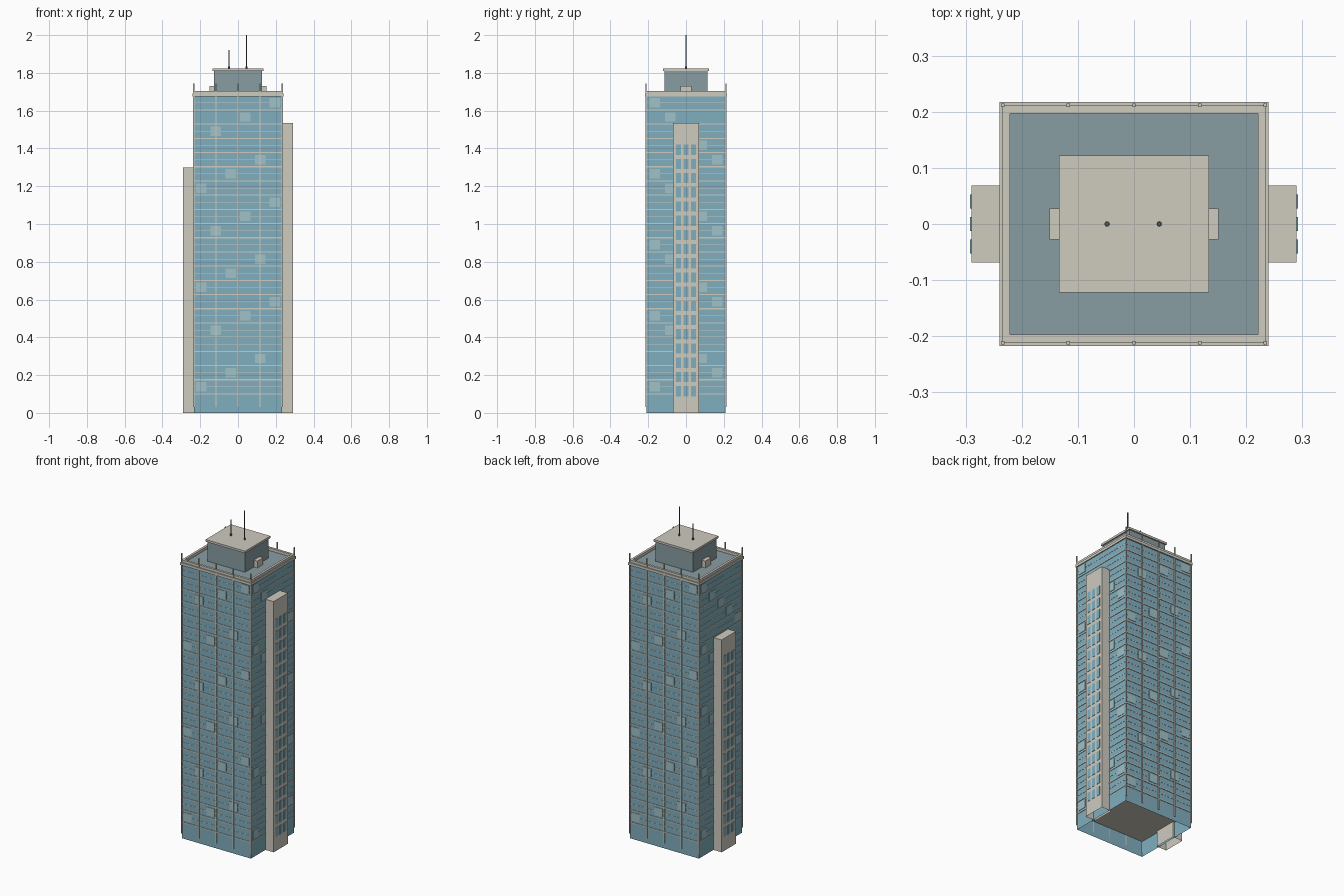
import bpy, bmesh, math
from mathutils import Matrix, Vector

if "Cube" in bpy.data.objects:
    bpy.data.objects.remove(bpy.data.objects["Cube"])


def material(name, rgb):
    m = bpy.data.materials.new(name)
    m.diffuse_color = (*rgb, 1)
    m.use_nodes = True
    m.node_tree.nodes["Principled BSDF"].inputs["Base Color"].default_value = m.diffuse_color
    return m


GLASS = material("blue_glass", (0.22, 0.43, 0.52))
PALE = material("pale_glass", (0.35, 0.54, 0.58))
CREAM = material("cream_concrete", (0.62, 0.60, 0.52))
ROOF = material("roof_grey", (0.25, 0.34, 0.37))
METAL = material("dark_metal", (0.12, 0.13, 0.14))


def add_box(bm, x0, x1, y0, y1, z0, z1, open_bottom=False):
    mat = Matrix.Translation(((x0 + x1) / 2, (y0 + y1) / 2, (z0 + z1) / 2)) \
        @ Matrix.Diagonal((x1 - x0, y1 - y0, z1 - z0, 1))
    verts = bmesh.ops.create_cube(bm, size=1, matrix=mat)["verts"]
    if open_bottom:
        faces = {f for v in verts for f in v.link_faces}
        low = [f for f in faces if all(abs(v.co.z - z0) < 1e-5 for v in f.verts)]
        bmesh.ops.delete(bm, geom=low, context='FACES_ONLY')


def add_ring(bm, ox, oy, w, z0, z1):
    # rectangular frame with outer half sizes ox, oy and wall width w
    for s in (-1, 1):
        a, b = sorted((s * oy, s * (oy - w)))
        add_box(bm, -ox, ox, a, b, z0, z1)
        a, b = sorted((s * ox, s * (ox - w)))
        add_box(bm, a, b, -oy + w, oy - w, z0, z1)


def finish(name, bm, mat):
    me = bpy.data.meshes.new(name)
    bm.to_mesh(me)
    bm.free()
    me.materials.append(mat)
    ob = bpy.data.objects.new(name, me)
    bpy.context.collection.objects.link(ob)
    return ob


def box(name, mat, *dims, **kw):
    bm = bmesh.new()
    add_box(bm, *dims, **kw)
    return finish(name, bm, mat)


HX, HY, TOP = 0.234, 0.209, 1.68
FLOOR, FIRST, N = 0.0752, 0.10, 21

# Glass shell, open underneath
box("glass_tower", GLASS, -HX, HX, -HY, HY, 0, TOP, open_bottom=True)

# Floor slabs showing as thin bands on every side
bm = bmesh.new()
for k in range(N):
    z = FIRST + k * FLOOR
    add_box(bm, -HX - .003, HX + .003, -HY - .003, HY + .003, z - .003, z + .003)
finish("floor_slabs", bm, CREAM)

# Thin rails halfway up each floor
bm = bmesh.new()
for k in range(N):
    z = FIRST + (k + .5) * FLOOR
    add_ring(bm, HX + .0012, HY + .0012, .003, z - .0012, z + .0012)
finish("window_rails", bm, CREAM)

# Vertical mullions on front and back, rising above the parapet
bm = bmesh.new()
for s in (-1, 1):
    for i in range(-2, 3):
        x, y = i * 0.117, s * 0.2115
        add_box(bm, x - .003, x + .003, y - .003, y + .003, 0.03, 1.745)
finish("mullions", bm, CREAM)

# Pale window panels climbing diagonally around the faces
bm = bmesh.new()
for k in range(N):
    z = FIRST + (k + .5) * FLOOR
    col = (2 * k) % 7
    if col < 6:
        x = (col - 2.5) * 0.078
        for s in (-1, 1):
            a, b = sorted((s * (HY - .002), s * (HY + .002)))
            add_box(bm, s * -x - .028, s * -x + .028, a, b, z - .025, z + .025)
    y = ((4 * k) % 5 - 2) * 0.083
    for s in (-1, 1):
        a, b = sorted((s * (HX - .002), s * (HX + .002)))
        add_box(bm, a, b, s * y - .028, s * y + .028, z - .025, z + .025)
finish("pale_panels", bm, PALE)

# Side shafts with three columns of small windows
for side, s, height, rows in (("right", 1, 1.535, 18), ("left", -1, 1.30, 15)):
    a, b = sorted((s * 0.222, s * 0.29))
    box(side + "_shaft", CREAM, a, b, -.069, .069, 0, height, open_bottom=True)
    bm = bmesh.new()
    for k in range(rows):
        z = 0.115 + k * FLOOR
        a, b = sorted((s * 0.288, s * 0.292))
        for y in (-.04, 0, .04):
            add_box(bm, a, b, y - .0125, y + .0125, z - .027, z + .027)
    finish(side + "_shaft_windows", bm, GLASS)

# Roof deck and stepped parapet
box("roof_deck", ROOF, -.23, .23, -.205, .205, 1.672, 1.688)
bm = bmesh.new()
add_ring(bm, .240, .217, .012, 1.674, 1.690)
add_ring(bm, .235, .211, .014, 1.686, 1.705)
finish("parapet", bm, CREAM)

# Penthouse with overhanging cap and side vents
box("penthouse", ROOF, -.127, .127, -.114, .114, 1.685, 1.81)
box("penthouse_cap", CREAM, -.134, .134, -.122, .122, 1.809, 1.822)
bm = bmesh.new()
for s in (-1, 1):
    a, b = sorted((s * .115, s * .151))
    add_box(bm, a, b, -.028, .028, 1.688, 1.73)
finish("roof_vents", bm, CREAM)

# Antennas
for name, x, top in (("tall_antenna", .045, 2.0), ("short_antenna", -.048, 1.92)):
    bm = bmesh.new()
    for r, z0, z1 in ((.003, 1.82, top), (.005, 1.82, 1.835)):
        bmesh.ops.create_cone(bm, cap_ends=True, segments=8, radius1=r, radius2=r,
                              depth=z1 - z0, matrix=Matrix.Translation((x, 0, (z0 + z1) / 2)))
    finish(name, bm, METAL)
